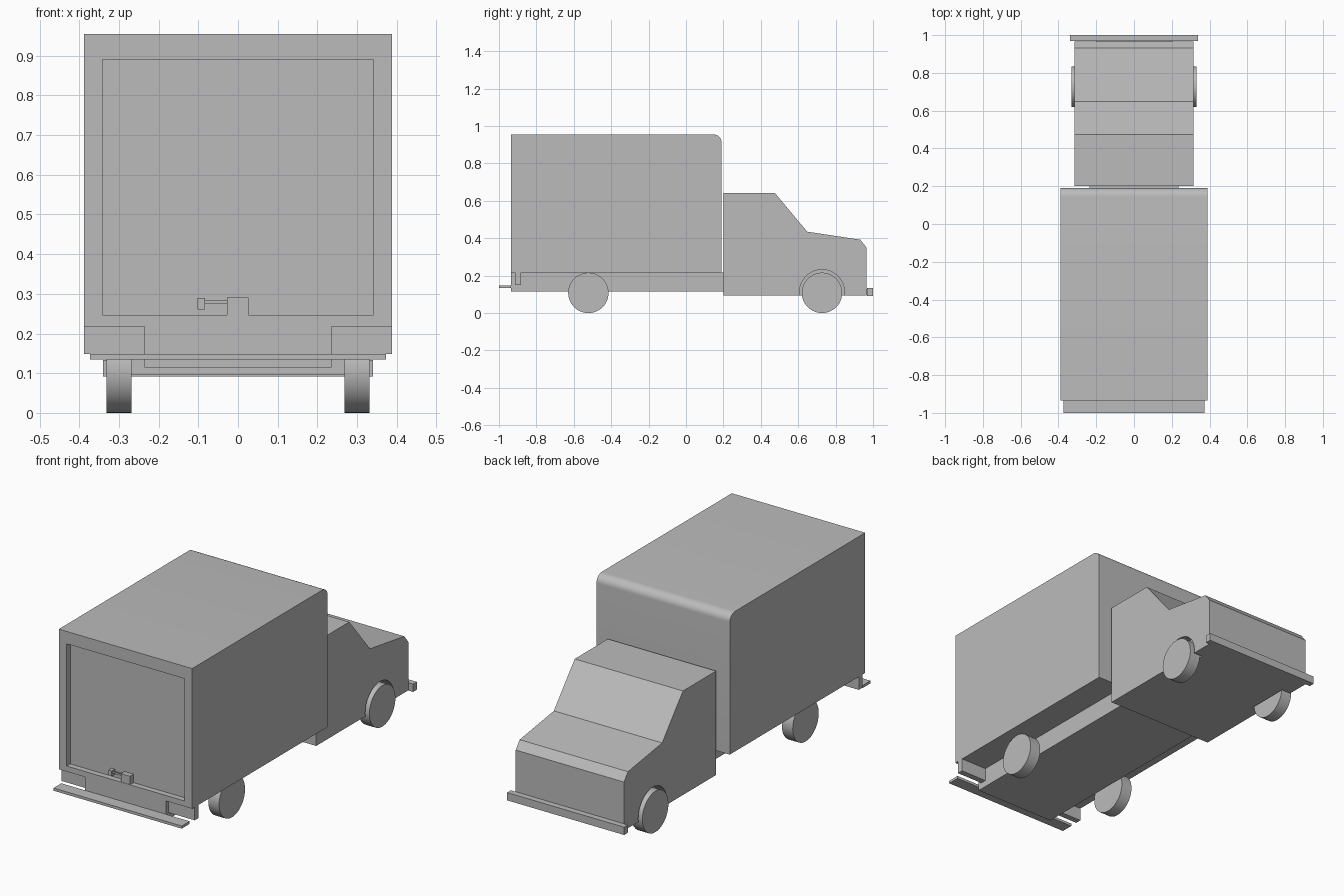
import bpy, bmesh, math
from mathutils import Vector, Matrix

cube = bpy.data.objects.get("Cube")
if cube:
    bpy.data.objects.remove(cube, do_unlink=True)

grey = bpy.data.materials.new("plain grey")
grey.use_nodes = True
GREY = (0.5, 0.5, 0.5, 1)
grey.diffuse_color = GREY
grey.node_tree.nodes["Principled BSDF"].inputs["Base Color"].default_value = GREY


def finish(name, bm):
    bmesh.ops.recalc_face_normals(bm, faces=bm.faces[:])
    mesh = bpy.data.meshes.new(name)
    bm.to_mesh(mesh)
    bm.free()
    mesh.materials.append(grey)
    obj = bpy.data.objects.new(name, mesh)
    bpy.context.collection.objects.link(obj)
    return obj


def box(name, x, y, z):
    """Box from (min, max) pairs on each axis."""
    bm = bmesh.new()
    size = [b - a for a, b in (x, y, z)]
    mid = Vector([(a + b) / 2 for a, b in (x, y, z)])
    bmesh.ops.create_cube(bm, size=1, matrix=Matrix.Translation(mid) @ Matrix.Diagonal((*size, 1)))
    return finish(name, bm)


def extrude_side_profile(name, profile, half_width):
    """Sweep a (y, z) outline across the width."""
    bm = bmesh.new()
    face = bm.faces.new([bm.verts.new((-half_width, y, z)) for y, z in profile])
    new = bmesh.ops.extrude_face_region(bm, geom=[face])["geom"]
    verts = [v for v in new if isinstance(v, bmesh.types.BMVert)]
    bmesh.ops.translate(bm, verts=verts, vec=(2 * half_width, 0, 0))
    return finish(name, bm)


def disc(name, x_min, x_max, y, z, radius):
    """Cylinder whose axle runs along x."""
    bm = bmesh.new()
    place = Matrix.Translation(((x_min + x_max) / 2, y, z)) @ Matrix.Rotation(math.pi / 2, 4, "Y")
    bmesh.ops.create_cone(bm, cap_ends=True, segments=48, radius1=radius, radius2=radius,
                          depth=x_max - x_min, matrix=place)
    return finish(name, bm)


def select_only(obj):
    bpy.ops.object.select_all(action="DESELECT")
    obj.select_set(True)
    bpy.context.view_layer.objects.active = obj


def cut(obj, cutter):
    mod = obj.modifiers.new("cut", "BOOLEAN")
    mod.operation, mod.solver, mod.object = "DIFFERENCE", "EXACT", cutter
    select_only(obj)
    bpy.ops.object.modifier_apply(modifier=mod.name)
    bpy.data.objects.remove(cutter, do_unlink=True)


def smooth(obj):
    select_only(obj)
    bpy.ops.object.shade_smooth_by_angle(angle=math.radians(30))


REAR = -0.935

# Cargo body with rounded top front edge and recessed rear door
arc = [(0.145 + 0.045 * math.cos(a), 0.913 + 0.042 * math.sin(a))
       for a in (math.radians(90 * i / 8) for i in range(9))]
cargo = extrude_side_profile("cargo_body", [(REAR, 0.218), (0.19, 0.218)] + arc + [(REAR, 0.955)], 0.388)
cut(cargo, box("door_cutter", (-0.342, 0.342), (REAR - 0.1, REAR + 0.03), (0.247, 0.89)))
smooth(cargo)

# Door latch
box("latch_block", (-0.028, 0.026), (REAR + 0.002, REAR + 0.031), (0.247, 0.291))
box("latch_bar", (-0.084, -0.027), (REAR + 0.012, REAR + 0.02), (0.274, 0.283))
box("latch_grip", (-0.102, -0.083), (REAR + 0.004, REAR + 0.031), (0.261, 0.289))

# Chassis and rear step
box("chassis", (-0.235, 0.235), (REAR, 0.2), (0.115, 0.218))
box("rear_step", (-0.373, 0.373), (-1, REAR), (0.134, 0.148))

# Cab with wheel arches
cab = extrude_side_profile("cab", [(0.2, 0.095), (0.2, 0.642), (0.475, 0.642), (0.648, 0.435),
                                   (0.932, 0.392), (0.965, 0.35), (0.965, 0.095)], 0.315)
for side in (-1, 1):
    inner, outer = sorted((side * 0.262, side * 0.4))
    cut(cab, disc("arch_cutter", inner, outer, 0.727, 0.112, 0.12))
smooth(cab)
box("front_bumper", (-0.34, 0.34), (0.969, 1), (0.092, 0.133))
box("bumper_mount", (-0.2, 0.2), (0.96, 0.975), (0.1, 0.125))

# Wheels and rear hanging brackets
for side, label in ((-1, "right"), (1, "left")):
    inner, outer = sorted((side * 0.268, side * 0.331))
    for y, end in ((0.727, "front"), (-0.522, "rear")):
        smooth(disc(f"{end}_wheel_{label}", inner, outer, y, 0.108, 0.108))
    box(f"rear_bracket_{label}", sorted((side * 0.235, side * 0.388)), (-0.914, -0.882), (0.149, 0.218))
